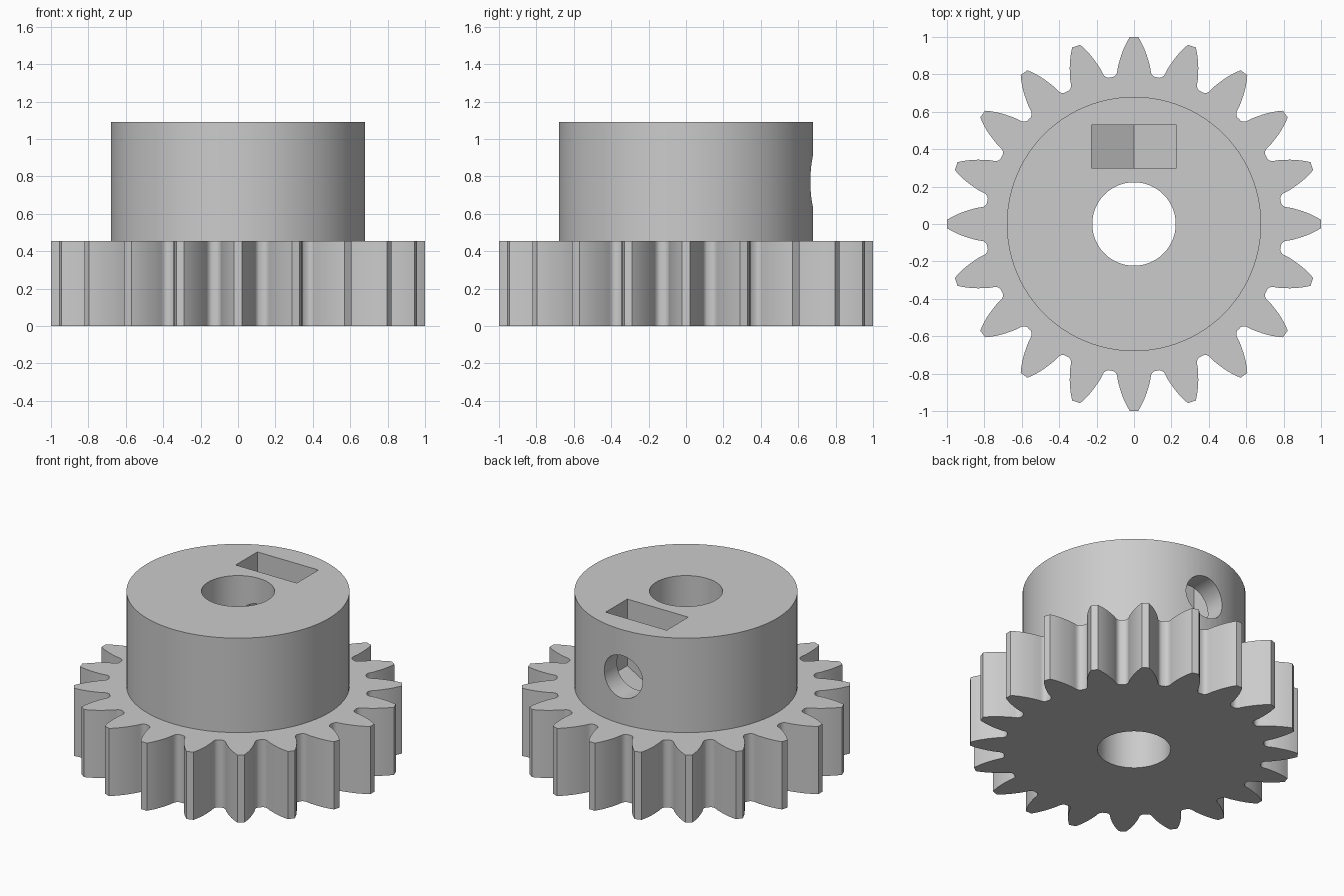
import bpy, bmesh, math
from mathutils import Matrix, Vector

cube = bpy.data.objects.get("Cube")
if cube:
    bpy.data.objects.remove(cube, do_unlink=True)

TEETH = 20
GEAR_TOP, HUB_TOP = 0.455, 1.09
HUB_R, BORE_R = 0.68, 0.223
SCREW_Z, SCREW_R = 0.773, 0.143

grey = bpy.data.materials.new("plain grey")
grey.use_nodes = True
color = (0.6, 0.6, 0.6, 1.0)
grey.diffuse_color = color
grey.node_tree.nodes["Principled BSDF"].inputs["Base Color"].default_value = color


def prism(name, outline, low, high, turn=Matrix()):
    """Extrude a flat outline from low to high, then turn it."""
    bm = bmesh.new()
    face = bm.faces.new([bm.verts.new((x, y, low)) for x, y in outline])
    grown = bmesh.ops.extrude_face_region(bm, geom=[face])["geom"]
    bmesh.ops.translate(bm, vec=Vector((0, 0, high - low)),
                        verts=[v for v in grown if isinstance(v, bmesh.types.BMVert)])
    bmesh.ops.recalc_face_normals(bm, faces=bm.faces)
    bm.transform(turn)
    mesh = bpy.data.meshes.new(name)
    bm.to_mesh(mesh)
    bm.free()
    mesh.materials.append(grey)
    obj = bpy.data.objects.new(name, mesh)
    bpy.context.collection.objects.link(obj)
    return obj


def circle(radius, sides, cx=0, cy=0):
    steps = [2 * math.pi * i / sides for i in range(sides)]
    return [(cx + radius * math.cos(a), cy + radius * math.sin(a)) for a in steps]


def combine(target, tool, operation):
    """Apply a boolean to the target and discard the tool."""
    bpy.context.view_layer.objects.active = target
    mod = target.modifiers.new(tool.name, "BOOLEAN")
    mod.operation, mod.object, mod.solver = operation, tool, "EXACT"
    bpy.ops.object.modifier_apply(modifier=mod.name)
    bpy.data.objects.remove(tool, do_unlink=True)


# Tooth flank from tip to root: distance along the tooth, half width
flank = [(1.0, 0.022), (0.98, 0.034), (0.955, 0.047), (0.93, 0.058), (0.90, 0.069),
         (0.87, 0.078), (0.845, 0.085), (0.82, 0.089), (0.805, 0.092),
         (0.793, 0.1), (0.786, 0.111)]
tooth = [(x, -y) for x, y in reversed(flank)] + flank
root_angle = math.pi / TEETH
tooth.append((0.794 * math.cos(root_angle), 0.794 * math.sin(root_angle)))
outline = []
for k in range(TEETH):
    a = 2 * math.pi * k / TEETH
    c, s = math.cos(a), math.sin(a)
    outline += [(x * c - y * s, x * s + y * c) for x, y in tooth]
gear = prism("gear_with_hub", outline, 0, GEAR_TOP)

# Hub
combine(gear, prism("hub", circle(HUB_R, 96), 0.2, HUB_TOP), "UNION")

# Shaft bore
combine(gear, prism("bore", circle(BORE_R, 64), -0.2, 1.3), "DIFFERENCE")

# Nut slot with a pointed floor, and the screw hole; profiles run along y
along_y = Matrix(((1, 0, 0, 0), (0, 0, 1, 0), (0, 1, 0, 0), (0, 0, 0, 1)))
half = 0.227
slot = [(-half, 1.3), (-half, SCREW_Z - half / math.sqrt(3)),
        (0, SCREW_Z - 2 * half / math.sqrt(3)),
        (half, SCREW_Z - half / math.sqrt(3)), (half, 1.3)]


def cutter_along_y(name, profile, low, high):
    obj = prism(name, profile, low, high, along_y)
    obj.data.flip_normals()
    return obj


combine(gear, cutter_along_y("nut_slot", slot, 0.30, 0.53), "DIFFERENCE")
combine(gear, cutter_along_y("screw_hole", circle(SCREW_R, 48, 0, SCREW_Z), 0.05, 0.9),
        "DIFFERENCE")

# Smooth the curved walls, keep the edges crisp
bpy.ops.object.select_all(action="DESELECT")
gear.select_set(True)
bpy.context.view_layer.objects.active = gear
bpy.ops.object.shade_smooth_by_angle(angle=math.radians(30))
